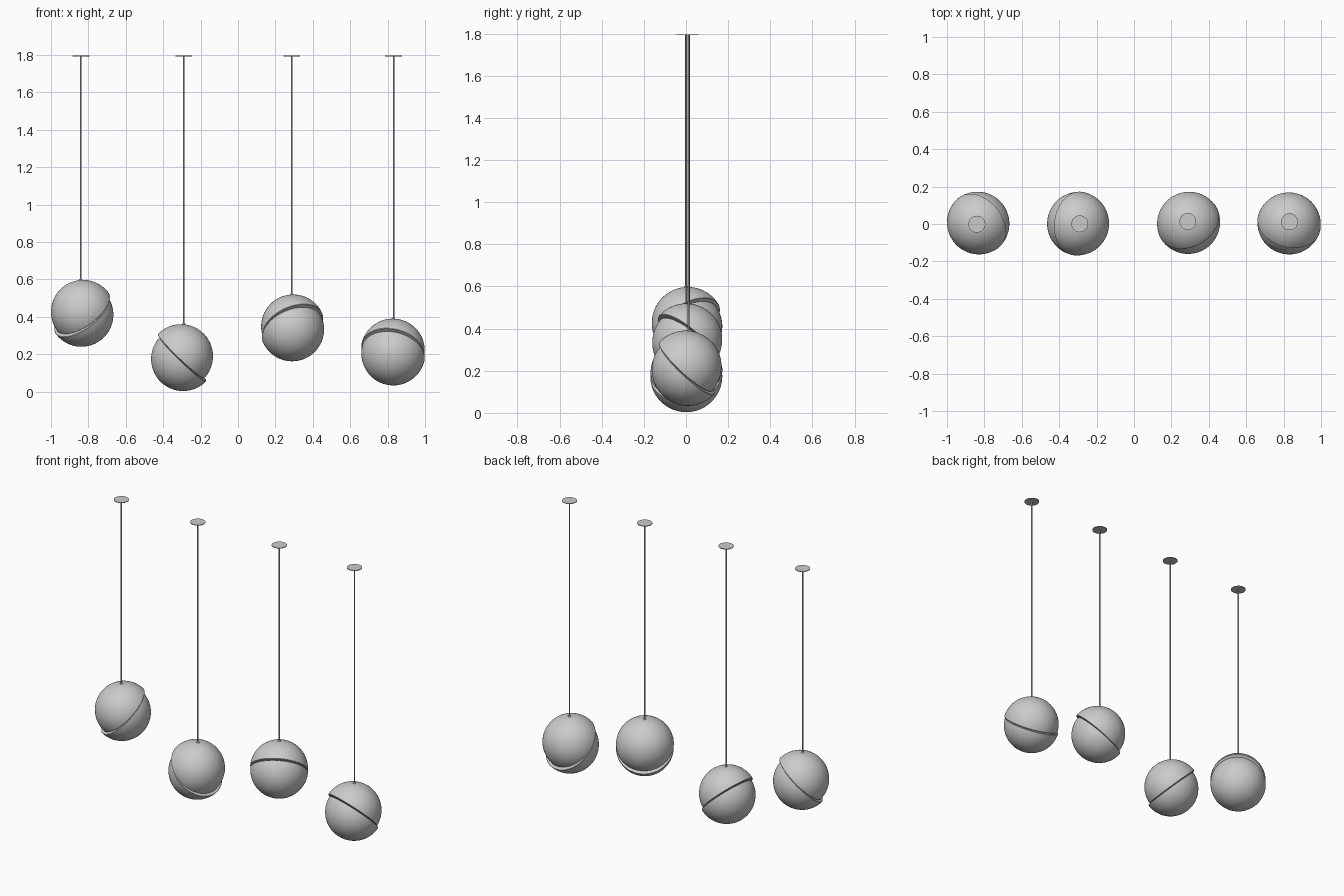
import bpy, bmesh
from math import sin, cos, pi, radians, asin
from mathutils import Matrix, Vector

if "Cube" in bpy.data.objects:
    bpy.data.objects.remove(bpy.data.objects["Cube"])

R = 0.1710       # dome radius
SHIFT = 0.0185   # slide between the two halves, along the cut
GAP = 0.003      # gap between the halves
TILT = radians(44)
TOP = 1.797


def lathe(name, profile, matrix, steps=64):
    """Revolve an (r, z) profile around the local z axis."""
    bm = bmesh.new()
    vs = [bm.verts.new((r, 0, z)) for r, z in profile]
    es = [bm.edges.new(p) for p in zip(vs, vs[1:])]
    bmesh.ops.spin(bm, geom=vs + es, cent=(0, 0, 0), axis=(0, 0, 1),
                   angle=2 * pi, steps=steps, use_duplicate=False)
    bmesh.ops.remove_doubles(bm, verts=bm.verts, dist=1e-5)
    bmesh.ops.recalc_face_normals(bm, faces=bm.faces)
    me = bpy.data.meshes.new(name)
    bm.to_mesh(me)
    bm.free()
    ob = bpy.data.objects.new(name, me)
    ob.matrix_world = matrix
    bpy.context.collection.objects.link(ob)
    bpy.context.view_layer.objects.active = ob
    ob.select_set(True)
    bpy.ops.object.shade_smooth_by_angle(angle=radians(30))
    ob.select_set(False)
    return ob


# solid half ball with a small chamfer on its flat rim
B = 0.002
a0 = asin(B / R)
N = 24
dome = [(0, 0), (R - B, 0)]
dome += [(R * cos(a0 + (pi / 2 - a0) * i / N), R * sin(a0 + (pi / 2 - a0) * i / N))
         for i in range(N)] + [(0, R)]


def pendant(i, x, y, z, turn):
    phi = radians(turn)
    frame = (Matrix.Translation((x, y, z)) @ Matrix.Rotation(phi, 4, 'Z')
             @ Matrix.Rotation(TILT, 4, 'Y'))
    up_at = Matrix.Translation((-SHIFT / 2, 0, GAP / 2))
    low_at = Matrix.Translation((SHIFT / 2, 0, -GAP / 2))
    # two half balls, slid apart along the tilted cut
    lathe(f"upper_half_{i}", dome, frame @ up_at)
    lathe(f"lower_half_{i}", dome, frame @ low_at @ Matrix.Rotation(pi, 4, 'X'))
    # cord, collar and ceiling plate share one vertical axis
    top = (frame @ up_at @ Vector((0, 0, 0))).z + R
    axis = Matrix.Translation((x + 0.009 * cos(phi), y + 0.009 * sin(phi), 0))
    lathe(f"cord_{i}", [(0, top - 0.01), (0.004, top - 0.01),
                        (0.004, TOP - 0.001), (0, TOP - 0.001)], axis, 16)
    lathe(f"collar_{i}", [(0, top - 0.006), (0.009, top - 0.006), (0.009, top + 0.001),
                          (0.005, top + 0.006), (0, top + 0.006)], axis, 24)
    lathe(f"ceiling_plate_{i}", [(0, TOP - 0.004), (0.045, TOP - 0.004),
                                 (0.045, TOP), (0, TOP)], axis, 48)


# x, y, z of each ball and the direction its cut faces
for i, spec in enumerate([(-0.833, 0.005, 0.419, 220),
                          (-0.299, 0.002, 0.182, -8),
                          (0.292, 0.006, 0.341, 118),
                          (0.829, 0.003, 0.212, 74)], 1):
    pendant(i, *spec)
